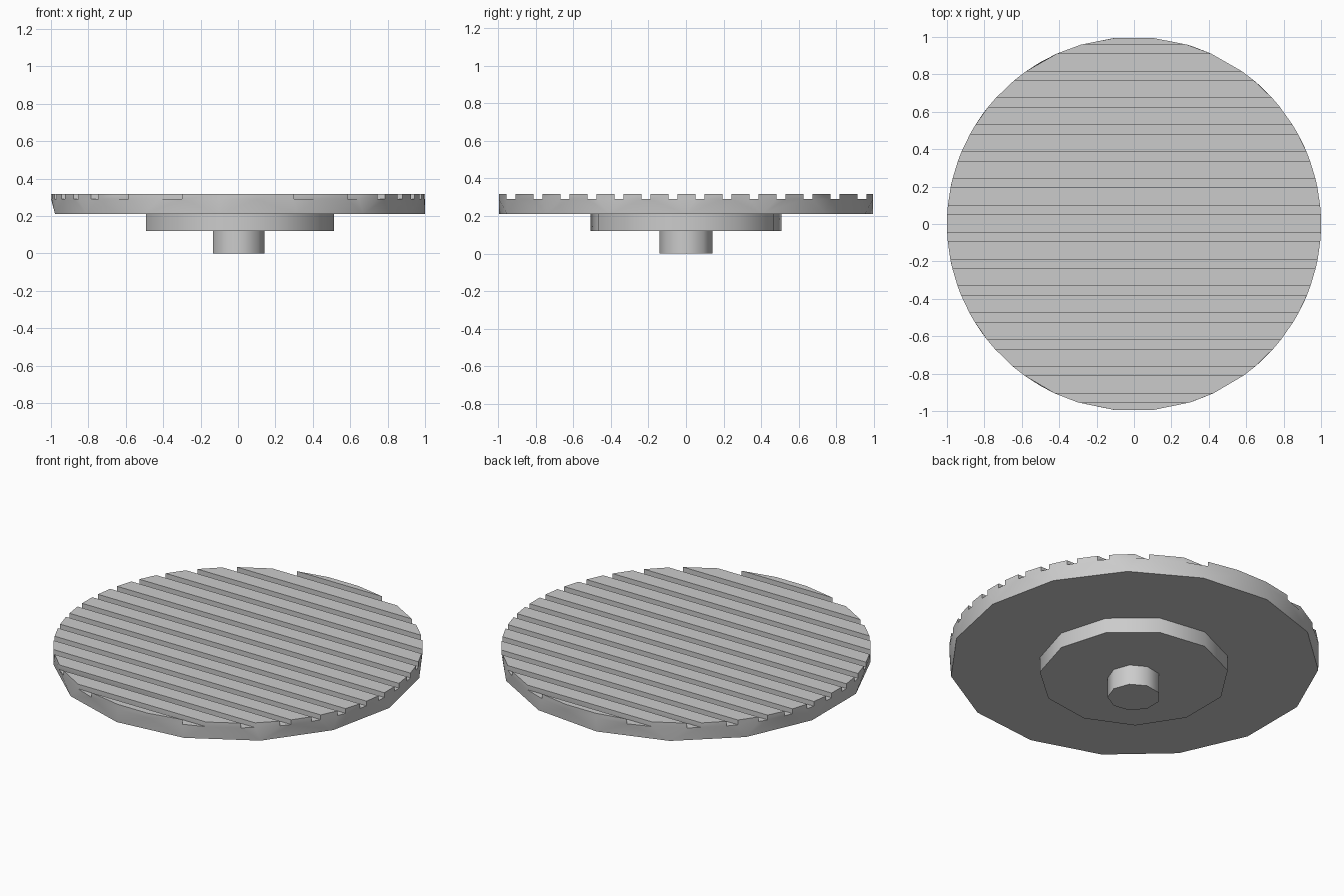
import bpy, bmesh
from math import cos, sin, pi, sqrt, radians

if "Cube" in bpy.data.objects:
    bpy.data.objects.remove(bpy.data.objects["Cube"])


def ring(n, r, z):
    return [(r * cos(2 * pi * i / n), r * sin(2 * pi * i / n), z) for i in range(n)]


def finish(bm, name):
    bmesh.ops.remove_doubles(bm, verts=bm.verts, dist=1e-5)
    bmesh.ops.recalc_face_normals(bm, faces=bm.faces)
    mesh = bpy.data.meshes.new(name)
    bm.to_mesh(mesh)
    bm.free()
    ob = bpy.data.objects.new(name, mesh)
    bpy.context.collection.objects.link(ob)
    bpy.ops.object.select_all(action='DESELECT')
    ob.select_set(True)
    bpy.context.view_layer.objects.active = ob
    bpy.ops.object.shade_smooth_by_angle(angle=radians(50))
    return ob


def disc(name, n, r, z0, z1):
    bm = bmesh.new()
    lo = [bm.verts.new(p) for p in ring(n, r, z0)]
    hi = [bm.verts.new(p) for p in ring(n, r, z1)]
    bm.faces.new(lo[::-1])
    bm.faces.new(hi)
    for i in range(n):
        j = (i + 1) % n
        bm.faces.new((lo[i], lo[j], hi[j], hi[i]))
    return finish(bm, name)


# stem and middle step
disc("stem", 9, 0.143, 0.0, 0.12)
disc("middle_step", 11, 0.514, 0.12, 0.21)

# grooved top plate: 15-sided underside widening to a finer round rim
Z0, ZG, Z1 = 0.21, 0.29, 0.318
ys = [-0.995]
for k in range(14):
    c = -0.93 + 0.1435 * k
    ys += [c - 0.024, c + 0.024]
ys.append(0.995)

bm = bmesh.new()
for p in ring(15, 1.0, Z0):
    bm.verts.new(p)
for y in ys:
    for s in (-1, 1):
        bm.verts.new((s * sqrt(1 - y * y), y, ZG))
bmesh.ops.convex_hull(bm, input=bm.verts[:])
bm.faces.ensure_lookup_table()
top = [f for f in bm.faces if all(v.co.z > ZG - 1e-4 for v in f.verts)]
bmesh.ops.delete(bm, geom=top, context='FACES_ONLY')
loose = [e for e in bm.edges if not e.link_faces]
bmesh.ops.delete(bm, geom=loose, context='EDGES')

# alternate raised ribs and groove floors across the top
for i, (a, b) in enumerate(zip(ys, ys[1:])):
    xa, xb = sqrt(1 - a * a), sqrt(1 - b * b)
    flat = [(-xa, a), (xa, a), (xb, b), (-xb, b)]
    lo = [bm.verts.new((x, y, ZG)) for x, y in flat]
    if i % 2:
        bm.faces.new(lo)
        continue
    hi = [bm.verts.new((x, y, Z1)) for x, y in flat]
    bm.faces.new(hi)
    for j in range(4):
        k = (j + 1) % 4
        bm.faces.new((lo[j], lo[k], hi[k], hi[j]))
finish(bm, "grooved_plate")
